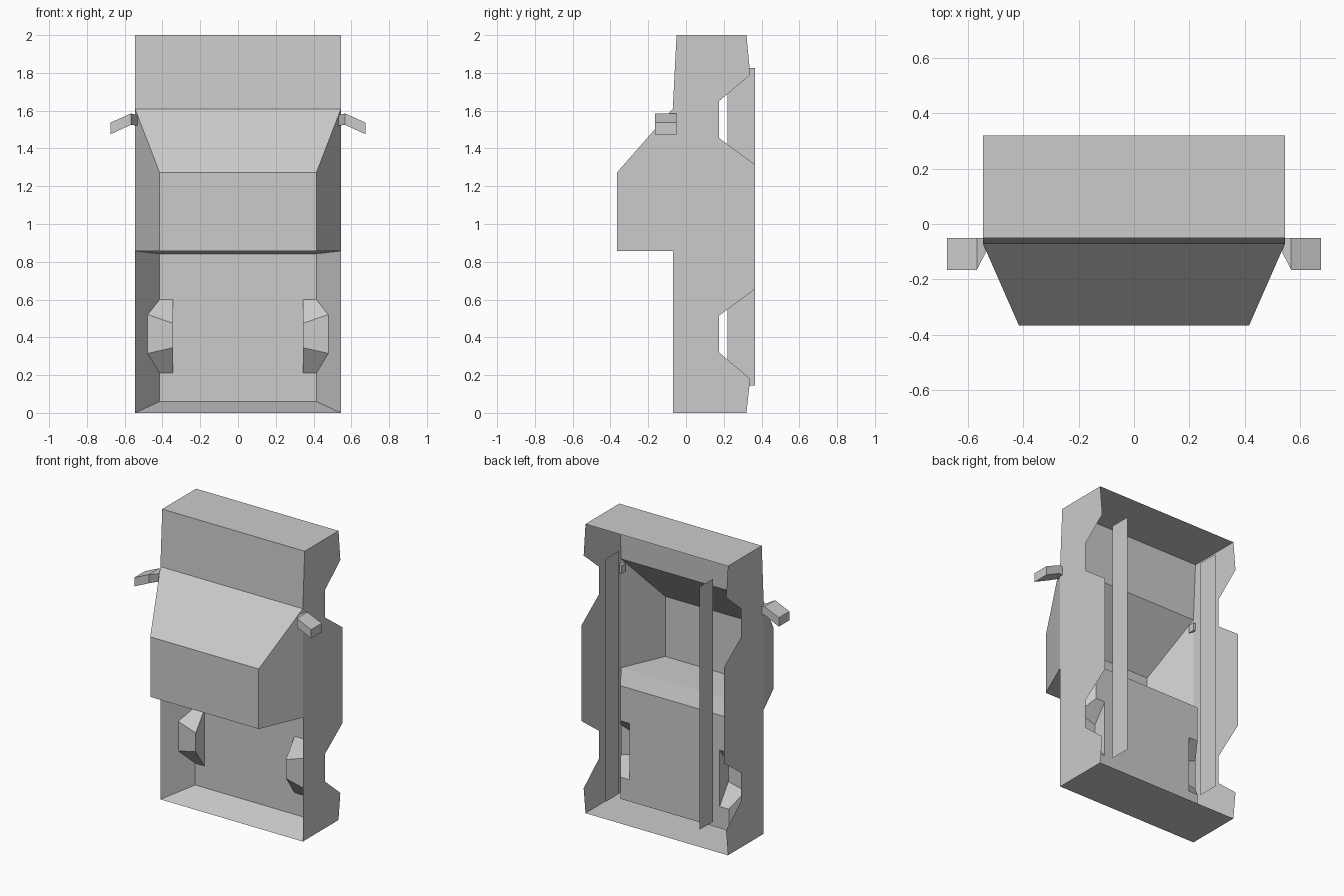
import bpy, bmesh

if "Cube" in bpy.data.objects:
    bpy.data.objects.remove(bpy.data.objects["Cube"])

W, N = 0.545, 0.415             # half width of the body, half width of roof and bed floor
RIM, ROOF, FLOOR = -0.07, -0.366, 0.125


def part(name, polys, closed=False):
    """Half of a part as polygons, mirrored across x = 0."""
    me = bpy.data.meshes.new(name)
    bm = bmesh.new()
    for poly in polys:
        bm.faces.new([bm.verts.new(p) for p in poly])
    bmesh.ops.remove_doubles(bm, verts=bm.verts, dist=1e-4)
    if closed:
        bmesh.ops.recalc_face_normals(bm, faces=bm.faces)
    bm.to_mesh(me)
    bm.free()
    ob = bpy.data.objects.new(name, me)
    bpy.context.collection.objects.link(ob)
    mod = ob.modifiers.new("mirror", 'MIRROR')
    mod.use_clip = True
    return ob


def strip(a, b):
    """Panel from the centre line out to two edge points."""
    return [(0, a[1], a[2]), a, b, (0, b[1], b[2])]


# Flat side panel with two wheel arches
side = [(RIM, 0), (0.32, 0), (0.34, 0.18), (0.175, 0.32), (0.175, 0.515),
        (0.365, 0.655), (0.365, 1.315), (0.175, 1.455), (0.175, 1.65),
        (0.34, 1.79), (0.32, 2), (-0.05, 2), (RIM, 1.61), (RIM, 0.857)]
part("side_panel", [[(W, y, z) for y, z in side]])

# Hood and the two end panels
part("hood", [strip((W, RIM, 1.61), (W, -0.05, 2))])
part("nose_panel", [strip((W, -0.05, 2), (W, 0.32, 2))])
part("tail_panel", [strip((W, 0.32, 0), (W, RIM, 0))])

# Cab: roof, windshield, tapered side and rear wall
part("cab", [
    strip((N, ROOF, 0.857), (N, ROOF, 1.272)),
    strip((N, ROOF, 1.272), (W, RIM, 1.61)),
    [(W, RIM, 0.857), (W, RIM, 1.61), (N, ROOF, 1.272), (N, ROOF, 0.857)],
    strip((W, RIM, 0.857), (N, ROOF, 0.857))])

# Wheel housing corners: on the wall/floor edge, raised, and inner
WX, WY, IX = 0.478, 0.03, 0.345
low_o, low_i = (N, FLOOR, 0.21), (IX, FLOOR, 0.21)
high_o, high_i = (N, FLOOR, 0.60), (IX, FLOOR, 0.60)
top_lo, top_li = (WX, WY, 0.315), (IX, WY, 0.345)
top_ho, top_hi = (WX, WY, 0.52), (IX, WY, 0.475)

# Bed: sloping walls and floor, cut away around the wheel housings
back, front = (N, FLOOR, 0.06), (N, FLOOR, 0.842)
part("cargo_bed", [
    strip((W, RIM, 0), back),
    strip(front, (W, RIM, 0.857)),
    [(W, RIM, 0), (W, RIM, 0.857), front, high_o, top_ho, top_lo, low_o, back],
    [(0, FLOOR, 0.06), back, low_o, low_i, high_i, high_o, front, (0, FLOOR, 0.842)]])
part("wheel_housing", [
    [low_o, top_lo, top_li, low_i],
    [top_lo, top_ho, top_hi, top_li],
    [top_ho, high_o, high_i, top_hi],
    [low_i, top_li, top_hi, high_i]])

# Flat chassis rails
part("chassis_rail", [[(0.36, 0.22, 0.145), (0.36, 0.365, 0.145),
                       (0.36, 0.365, 1.825), (0.36, 0.22, 1.825)]])

# Wing mirrors: loft of three quads (arm root, joint, drooping tip)
rings = [[(x, y0, z0), (x, -0.05, z0), (x, -0.05, z1), (x, y0, z1)]
         for x, y0, z0, z1 in ((0.528, -0.09, 1.52, 1.575),
                               (0.567, -0.165, 1.525, 1.585),
                               (0.675, -0.165, 1.475, 1.537))]
faces = [rings[0], rings[-1]]
for r, s in zip(rings, rings[1:]):
    faces += [[r[i], r[(i + 1) % 4], s[(i + 1) % 4], s[i]] for i in range(4)]
part("wing_mirror", faces, closed=True)
